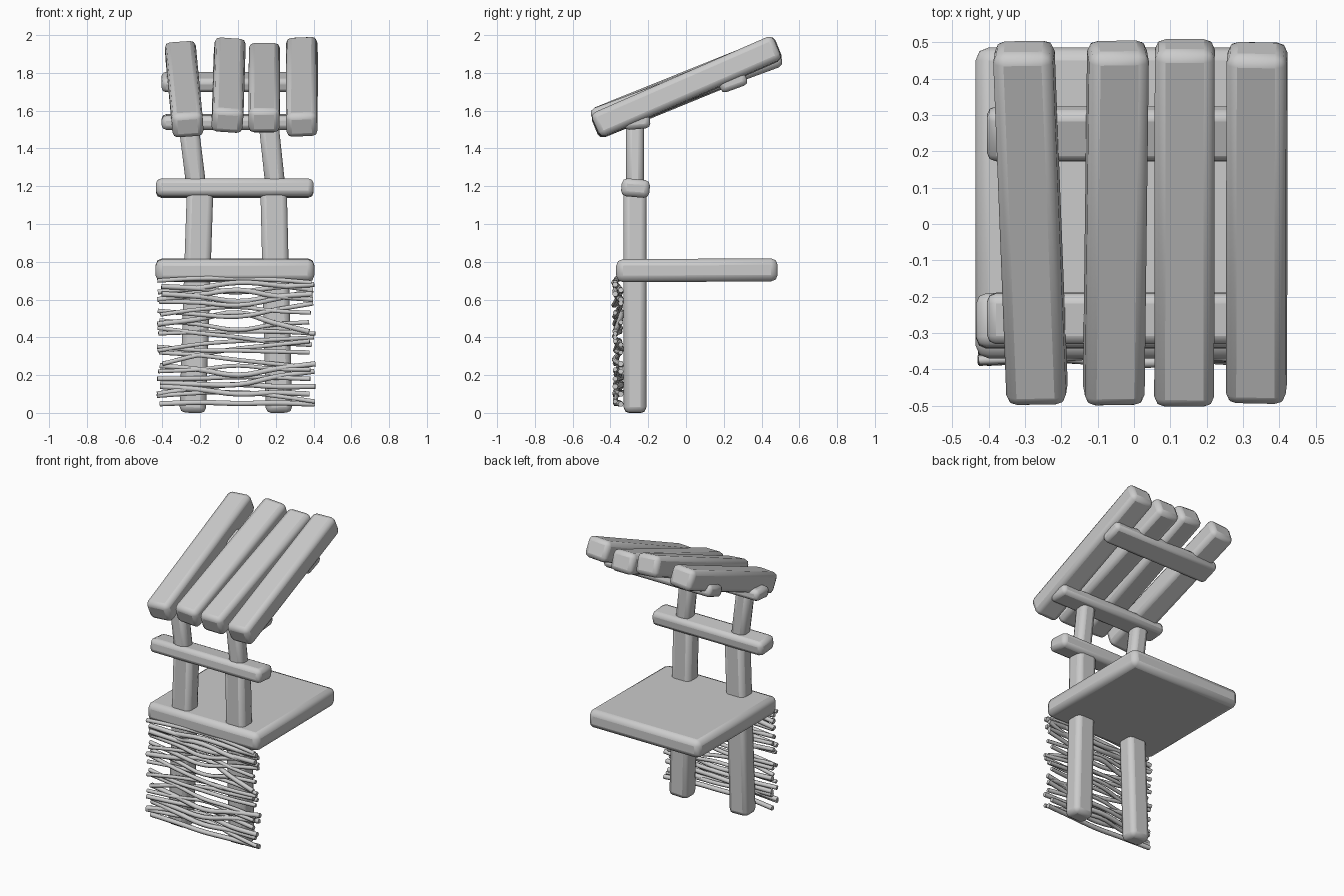
import bpy, math, random
from mathutils import Matrix, Vector, Euler

if "Cube" in bpy.data.objects:
    bpy.data.objects.remove(bpy.data.objects["Cube"])

random.seed(4)


def board(name, size, loc, rot=(0, 0, 0), bevel=0.03):
    """Rounded timber block, rotation in degrees."""
    bpy.ops.mesh.primitive_cube_add(size=1)
    ob = bpy.context.object
    ob.name = name
    ob.data.transform(Matrix.Diagonal((*size, 1)))
    ob.location = loc
    ob.rotation_euler = Euler([math.radians(a) for a in rot])
    m = ob.modifiers.new("soft edges", 'BEVEL')
    m.width = bevel
    m.segments = 2
    bpy.ops.object.shade_smooth_by_angle(angle=math.radians(50))
    return ob


def post(name, x0, x1, z0, z1, w, d):
    """Leaning upright between two heights."""
    tilt = math.degrees(math.atan2(x1 - x0, z1 - z0))
    length = math.hypot(x1 - x0, z1 - z0)
    return board(name, (w, d, length), ((x0 + x1) / 2, -0.27, (z0 + z1) / 2),
                 (0, tilt, 0), 0.03)


# Uprights: thick lower posts, thinner upper ones
post("left_post", -0.24, -0.20, 0.0, 1.2, 0.14, 0.12)
post("right_post", 0.217, 0.188, 0.0, 1.2, 0.14, 0.12)
post("left_upper_post", -0.215, -0.265, 1.15, 1.55, 0.105, 0.093)
post("right_upper_post", 0.203, 0.16, 1.15, 1.55, 0.105, 0.093)

# Shelf and crossbar
board("shelf", (0.84, 0.855, 0.122), (-0.016, 0.058, 0.755), (0.3, 0, 0), 0.035)
board("crossbar", (0.835, 0.15, 0.095), (-0.017, -0.267, 1.19), (-5, 0, 0), 0.028)

# Rails carrying the roof
board("lower_rail", (0.81, 0.14, 0.075), (0.0, -0.26, 1.54), (5, 0, 0), 0.025)
board("upper_rail", (0.81, 0.15, 0.078), (0.0, 0.248, 1.752), (20, 0, 0), 0.025)

# Roof slats: x, z, pitch, roll, yaw
slats = [(-0.285, 1.714, 22.3, -4, 0.6), (-0.05, 1.735, 22.0, 4, 0.9),
         (0.139, 1.722, 20.3, 0, -0.1), (0.338, 1.726, 23.6, -2.5, -1.2)]
for i, (x, z, pitch, roll, yaw) in enumerate(slats):
    board(f"roof_slat_{i + 1}", (0.165, 1.05, 0.138), (x, 0.003, z),
          (pitch, roll, yaw), 0.03)

# Woven twigs: left, middle and right heights
twigs = [(0.70, 0.71, 0.69), (0.64, 0.69, 0.65), (0.67, 0.64, 0.68),
         (0.60, 0.65, 0.60), (0.63, 0.59, 0.63), (0.59, 0.57, 0.65),
         (0.52, 0.56, 0.53), (0.54, 0.51, 0.58), (0.47, 0.53, 0.43),
         (0.49, 0.44, 0.48), (0.42, 0.43, 0.42), (0.45, 0.40, 0.36),
         (0.33, 0.38, 0.40), (0.35, 0.33, 0.32), (0.26, 0.34, 0.38),
         (0.32, 0.28, 0.24), (0.22, 0.25, 0.23), (0.25, 0.20, 0.26),
         (0.18, 0.19, 0.18), (0.16, 0.15, 0.22), (0.10, 0.15, 0.14),
         (0.14, 0.10, 0.10), (0.09, 0.11, 0.06), (0.048, 0.05, 0.046)]
for i, (zl, zm, zr) in enumerate(twigs):
    cu = bpy.data.curves.new(f"twig_{i + 1}", 'CURVE')
    cu.dimensions = '3D'
    cu.bevel_depth = random.uniform(0.012, 0.016)
    cu.bevel_resolution = 1
    cu.use_fill_caps = True
    cu.resolution_u = 4
    near = -0.345 if i % 2 else -0.375
    mid = -0.375 if i % 2 else -0.345
    left = Vector((-0.42 + random.uniform(-0.01, 0.02), near, zl))
    right = Vector((0.395 + random.uniform(-0.02, 0.015), near, zr))
    pts = [left, left.lerp(Vector((0, mid, zm)), 0.5), Vector((0, mid, zm)),
           right.lerp(Vector((0, mid, zm)), 0.5), right]
    for p in pts[1:4]:
        p.y += random.uniform(-0.01, 0.01)
    pts[1].z += random.uniform(-0.008, 0.008)
    pts[3].z += random.uniform(-0.008, 0.008)
    sp = cu.splines.new('BEZIER')
    sp.bezier_points.add(4)
    for bp, p in zip(sp.bezier_points, pts):
        bp.co = p
        bp.handle_left_type = bp.handle_right_type = 'AUTO'
    bpy.context.collection.objects.link(bpy.data.objects.new(f"twig_{i + 1}", cu))
